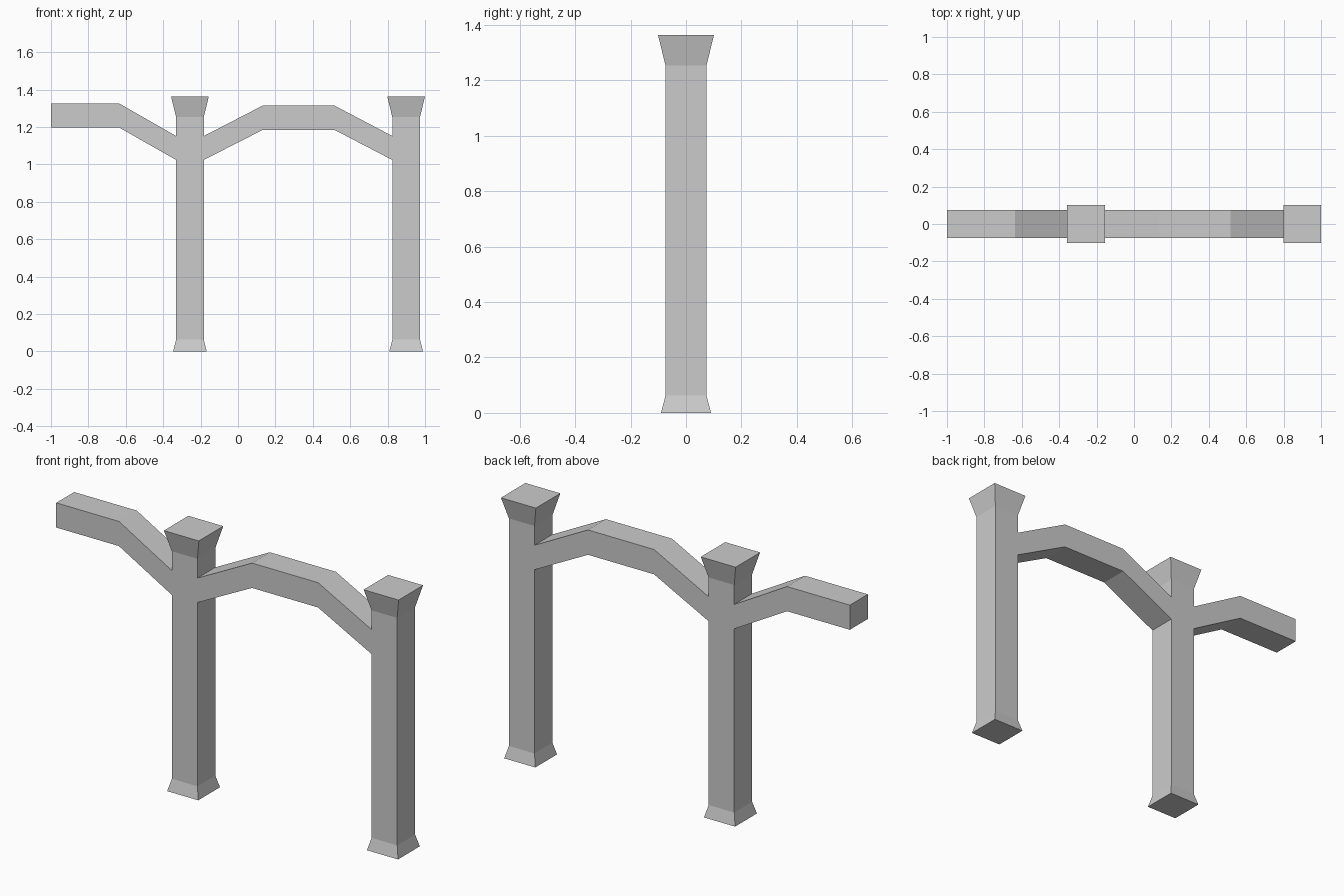
import bpy, bmesh

if "Cube" in bpy.data.objects:
    bpy.data.objects.remove(bpy.data.objects["Cube"])

D = 0.074                 # half depth of posts and beams
LOW, HIGH = 1.024, 1.152  # beam joint heights on the posts
POST_X = (-0.257, 0.899)
bm = bmesh.new()


def loft(rings, closed_start=True, closed_end=True, skip=()):
    """Bridge four-cornered rings; skip holds (segment, side) openings."""
    vs = [[bm.verts.new(p) for p in ring] for ring in rings]
    for i in range(len(vs) - 1):
        for k in range(4):
            if (i, k) not in skip:
                n = (k + 1) % 4
                bm.faces.new((vs[i][k], vs[i][n], vs[i + 1][n], vs[i + 1][k]))
    if closed_start:
        bm.faces.new(vs[0][::-1])
    if closed_end:
        bm.faces.new(vs[-1])


def post(x, openings):
    # flared foot, square shaft, flared cap; sides: 1 = +x, 3 = -x
    levels = [(0, 0.09), (0.063, D), (LOW, D), (HIGH, D), (1.253, D), (1.364, 0.101)]
    rings = [[(x - r, -r, z), (x + r, -r, z), (x + r, r, z), (x - r, r, z)]
             for z, r in levels]
    loft(rings, skip=[(2, k) for k in openings])


def beam(path, closed_start):
    # path points are (x, underside z, top z)
    rings = [[(x, -D, b), (x, D, b), (x, D, t), (x, -D, t)] for x, b, t in path]
    loft(rings, closed_start, False)


# posts, open where the beams run into them
post(POST_X[0], (1, 3))
post(POST_X[1], (3,))

# left half beam and central arched beam
beam([(-1, 1.198, 1.327), (-0.637, 1.198, 1.327), (POST_X[0] - D, LOW, HIGH)], True)
beam([(POST_X[0] + D, LOW, HIGH), (0.133, 1.185, 1.315),
      (0.515, 1.185, 1.315), (POST_X[1] - D, LOW, HIGH)], False)

# weld into one continuous frame
bmesh.ops.remove_doubles(bm, verts=bm.verts, dist=0.0005)
bmesh.ops.recalc_face_normals(bm, faces=bm.faces)
mesh = bpy.data.meshes.new("post_and_beam_frame")
bm.to_mesh(mesh)
bm.free()
bpy.context.collection.objects.link(bpy.data.objects.new("post_and_beam_frame", mesh))
